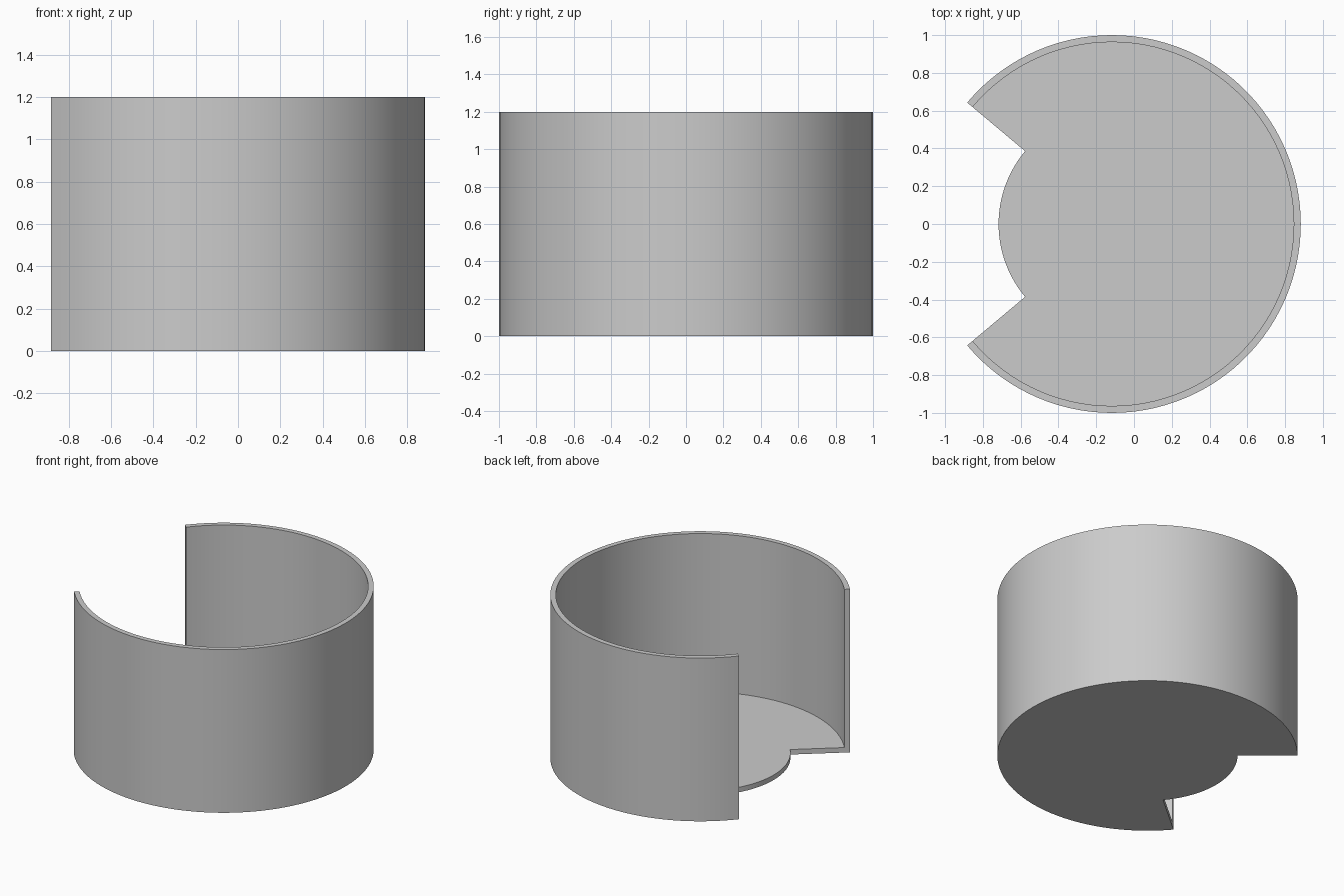
import bpy, bmesh, math

if "Cube" in bpy.data.objects:
    bpy.data.objects.remove(bpy.data.objects["Cube"])

HEIGHT, FLOOR = 1.2, 0.037
R_OUT, R_IN, R_LIP = 1.0, 0.963, 0.6
HALF = math.radians(140)                      # the wall spans 280 degrees
CX = -(1 + math.cos(HALF)) / 2                # centres the open ring on x = 0
WALL_STEPS, LIP_STEPS = 84, 24

bm = bmesh.new()


def column(angle, profile):
    """Vertices of an (r, z) profile turned to the given angle."""
    return [bm.verts.new((CX + r * math.cos(angle), r * math.sin(angle), z))
            for r, z in profile]


def skin(columns):
    """Quads between neighbouring columns."""
    for a, b in zip(columns, columns[1:]):
        for i in range(len(a) - 1):
            bm.faces.new((a[i], b[i], b[i + 1], a[i + 1]))


# Curved wall: outer side, rim and inner side
wall_profile = [(R_OUT, 0), (R_OUT, HEIGHT), (R_IN, HEIGHT), (R_IN, FLOOR)]
wall = [column(-HALF + 2 * HALF * i / WALL_STEPS, wall_profile)
        for i in range(WALL_STEPS + 1)]
skin(wall)

# Smaller rounded edge of the floor inside the opening
gap = 2 * math.pi - 2 * HALF
lip = [column(HALF + gap * i / LIP_STEPS, [(R_LIP, 0), (R_LIP, FLOOR)])
       for i in range(LIP_STEPS + 1)]
skin(lip)

# Flat ends of the wall and floor at the opening
for w, l in ((wall[-1], lip[0]), (wall[0], lip[-1])):
    bm.faces.new((l[0], *w, l[1]))

# Underside and floor
bm.faces.new([c[0] for c in wall + lip])
bm.faces.new([c[-1] for c in wall + lip])
bmesh.ops.recalc_face_normals(bm, faces=bm.faces)

mesh = bpy.data.meshes.new("open_round_enclosure")
bm.to_mesh(mesh)
bm.free()
shell = bpy.data.objects.new("open_round_enclosure", mesh)
bpy.context.collection.objects.link(shell)

grey = bpy.data.materials.new("light_grey")
grey.diffuse_color = (0.6, 0.6, 0.6, 1)
grey.use_nodes = True
grey.node_tree.nodes["Principled BSDF"].inputs["Base Color"].default_value = grey.diffuse_color
mesh.materials.append(grey)

bpy.context.view_layer.objects.active = shell
shell.select_set(True)
bpy.ops.object.shade_smooth_by_angle(angle=math.radians(30))
